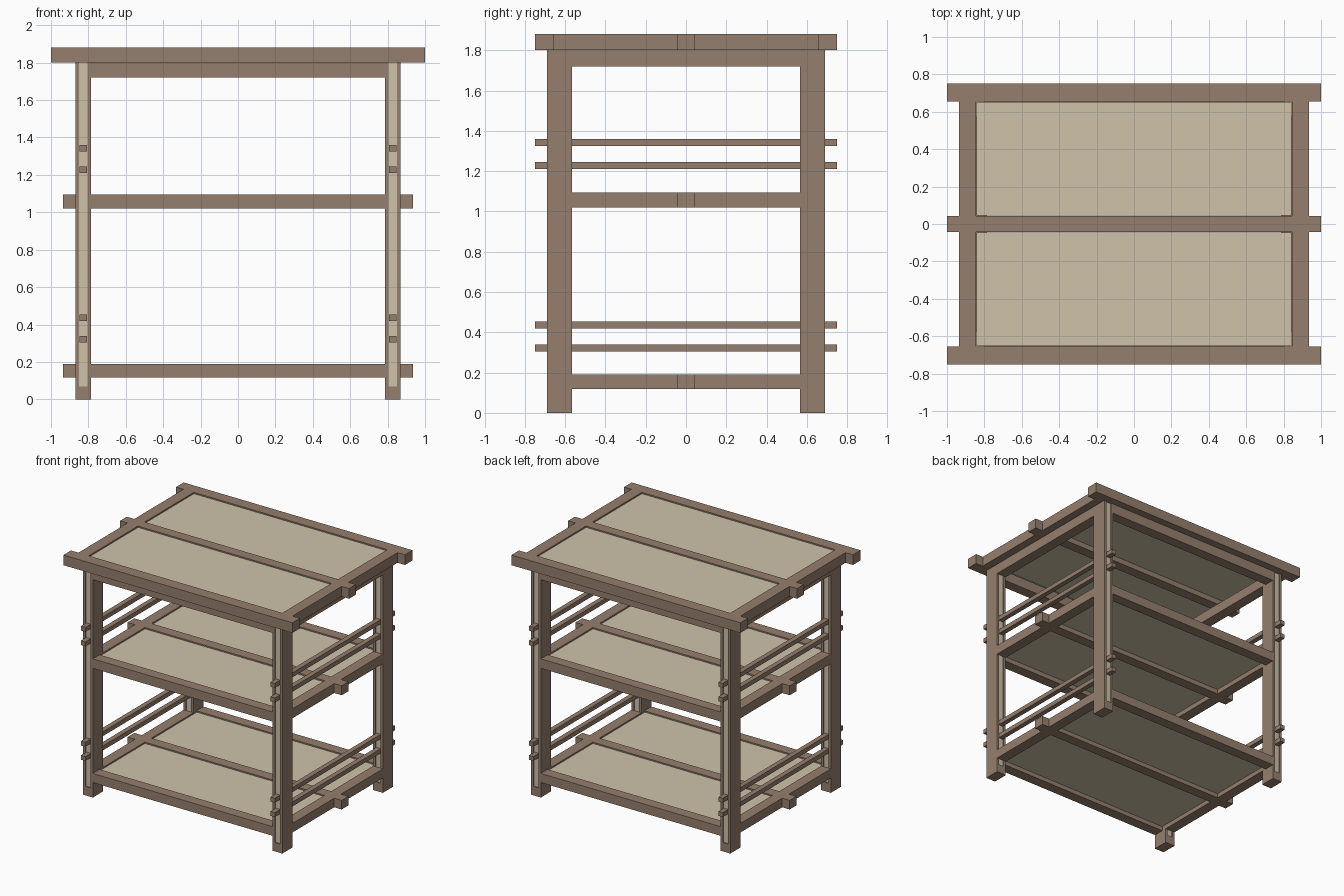
import bpy

if "Cube" in bpy.data.objects:
    bpy.data.objects.remove(bpy.data.objects["Cube"])


def material(name, rgb):
    m = bpy.data.materials.new(name)
    m.diffuse_color = (*rgb, 1)
    m.use_nodes = True
    m.node_tree.nodes["Principled BSDF"].inputs["Base Color"].default_value = m.diffuse_color
    return m


wood = material("brown_wood", (0.30, 0.215, 0.155))
pale = material("pale_wood", (0.62, 0.54, 0.40))


def box(name, x, y, z, mat=wood):
    """Box from (min, max) ranges."""
    rng = (x, y, z)
    bpy.ops.mesh.primitive_cube_add(size=1, location=[(a + b) / 2 for a, b in rng])
    o = bpy.context.object
    o.name = name
    o.scale = [b - a for a, b in rng]
    bpy.ops.object.transform_apply(location=False, rotation=False, scale=True)
    o.data.materials.append(mat)
    return o


def side(s, a, b):
    return tuple(sorted((s * a, s * b)))


def frame(name, z, rail_x, rail_y, side_x, side_y, centre_x, panel=True):
    """Rectangular frame; optional centre rail and two inset panels."""
    for s in (-1, 1):
        box(name + "_long_rail", (-rail_x, rail_x), side(s, *rail_y), z)
        box(name + "_side_rail", side(s, *side_x), (-side_y, side_y), z)
        if panel:
            box(name + "_panel", (-side_x[0] + 0.004, side_x[0] - 0.004),
                side(s, 0.046, rail_y[0] - 0.004), (z[1] - 0.04, z[1] - 0.008), pale)
    if panel:
        box(name + "_centre_rail", (-centre_x, centre_x), (-0.042, 0.042), z)


# Table top, apron below it and two shelves
frame("top", (1.80, 1.88), 1.0, (0.655, 0.75), (0.845, 0.935), 0.655, 1.0)
frame("apron", (1.72, 1.80), 0.785, (0.605, 0.69), (0.785, 0.87), 0.565, 0, False)
frame("upper_shelf", (1.02, 1.095), 0.785, (0.605, 0.69), (0.785, 0.87), 0.565, 0.935)
frame("lower_shelf", (0.118, 0.19), 0.785, (0.605, 0.69), (0.785, 0.87), 0.565, 0.935)

for sx in (-1, 1):
    # Legs: two cheeks, a solid foot and a recessed pale core
    for sy in (-1, 1):
        y = side(sy, 0.565, 0.69)
        box("leg_inner_cheek", side(sx, 0.785, 0.805), y, (0, 1.80))
        box("leg_outer_cheek", side(sx, 0.85, 0.87), y, (0, 1.80))
        box("leg_foot", side(sx, 0.805, 0.85), y, (0, 0.07))
        box("leg_core", side(sx, 0.805, 0.85), side(sy, 0.573, 0.682), (0.07, 1.80), pale)
    # Thin guard rails running through the legs
    for z in (0.305, 0.418, 1.21, 1.325):
        box("guard_rail", side(sx, 0.808, 0.847), (-0.75, 0.75), (z, z + 0.035))
